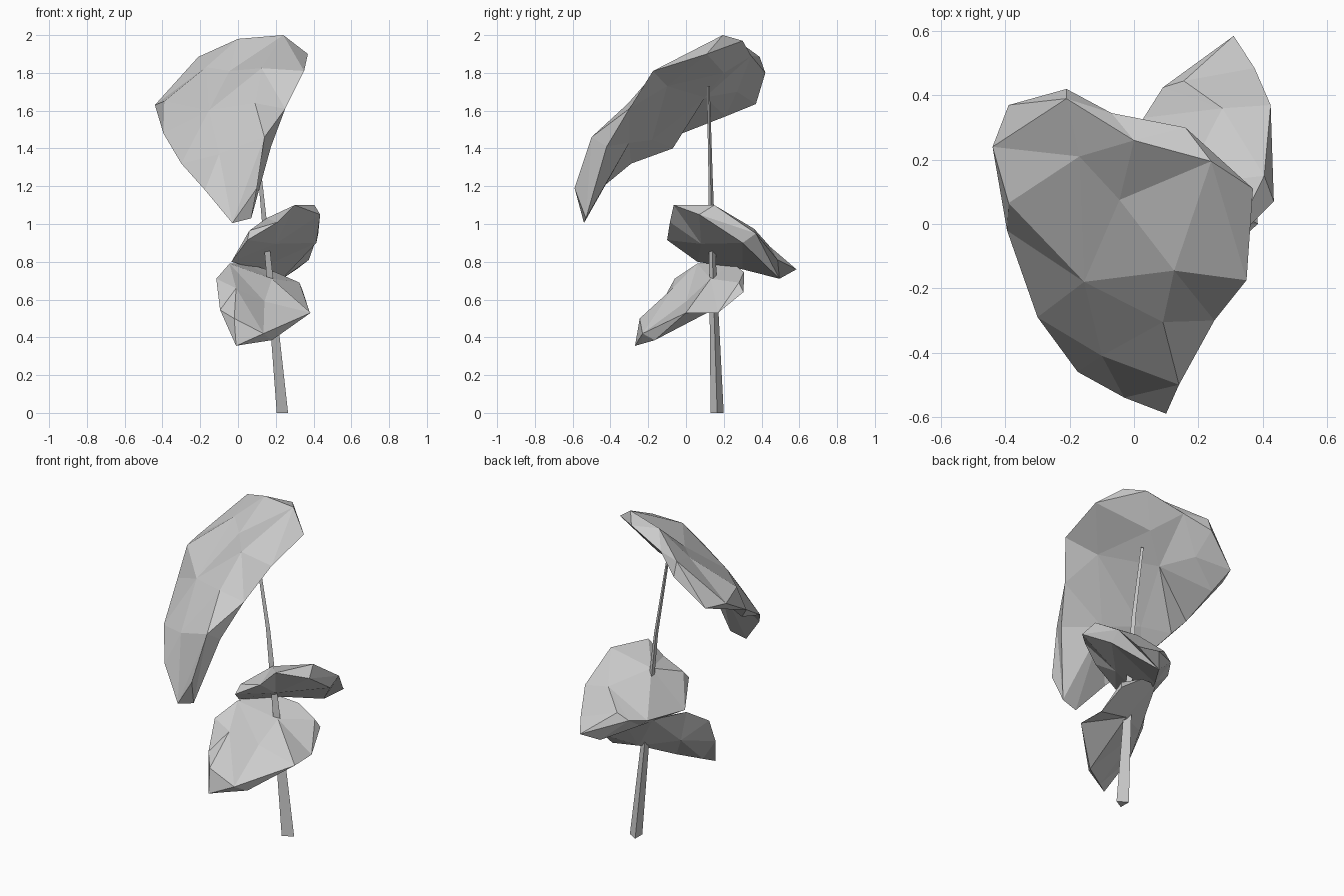
import bpy
import bmesh
import math
from mathutils import Vector
from mathutils.geometry import delaunay_2d_cdt

default_cube = bpy.data.objects.get("Cube")
if default_cube:
    bpy.data.objects.remove(default_cube, do_unlink=True)

# One plain grey for the whole plant
grey = bpy.data.materials.new("plain_grey")
grey.use_nodes = True
colour = (.6, .6, .6, 1)
grey.diffuse_color = colour
grey.node_tree.nodes["Principled BSDF"].inputs["Base Color"].default_value = colour


def add_object(name, bm):
    bmesh.ops.recalc_face_normals(bm, faces=bm.faces[:])
    mesh = bpy.data.meshes.new(name)
    bm.to_mesh(mesh)
    bm.free()
    mesh.materials.append(grey)
    obj = bpy.data.objects.new(name, mesh)
    bpy.context.scene.collection.objects.link(obj)
    return obj


def add_skin(bm, rim_verts, bumps, ridges=()):
    """Triangulate the rim's inside through inner points, keeping the ridges."""
    verts = rim_verts + [bm.verts.new(p) for p in bumps]
    count = len(rim_verts)
    border = [(i, (i + 1) % count) for i in range(count)]
    flat = [v.co.to_2d() for v in verts]
    result = delaunay_2d_cdt(flat, border + list(ridges), [], 1, 1e-5)
    faces, origins = result[2], result[3]
    for face in faces:
        corners = [verts[origins[i][0]] for i in face if origins[i]]
        if len(set(corners)) > 2 and not bm.faces.get(corners):
            bm.faces.new(corners)


def add_leaf(name, rim, top, under, ridges=()):
    """Closed faceted leaf: an upper and a lower skin sharing one rim."""
    bm = bmesh.new()
    rim_verts = [bm.verts.new(p) for p in rim]
    add_skin(bm, rim_verts, top, ridges)
    add_skin(bm, rim_verts, under)
    return add_object(name, bm)


def add_stem(name, path, sides):
    """Tapered prism through (centre, radius) stations."""
    bm = bmesh.new()
    rings = []
    for centre, radius in path:
        ring = []
        for i in range(sides):
            angle = math.tau * i / sides
            offset = Vector((math.cos(angle), math.sin(angle), 0)) * radius
            ring.append(bm.verts.new(Vector(centre) + offset))
        rings.append(ring)
    for low, high in zip(rings, rings[1:]):
        for i in range(sides):
            j = (i + 1) % sides
            bm.faces.new((low[i], low[j], high[j], high[i]))
    bm.faces.new(rings[0])
    bm.faces.new(rings[-1])
    return add_object(name, bm)


# Three-sided stem, leaning and thinning upward
add_stem("stem", [
    ((.225, .165, 0), .04),
    ((.16, .142, .75), .022),
    ((.113, .13, 1.25), .013),
    ((.04, .118, 1.73), .009),
], sides=3)

# Large drooping leaf at the top
add_leaf(
    "top_leaf",
    rim=[
        (-.44, .24, 1.63), (-.395, -.02, 1.48), (-.3, -.29, 1.32),
        (-.175, -.46, 1.18), (-.03, -.54, 1.005), (.1, -.59, 1.19),
        (.14, -.5, 1.46), (.25, -.3, 1.61), (.35, -.175, 1.81),
        (.37, .11, 1.9), (.16, .3, 1.97), (-.07, .345, 1.89),
        (-.21, .42, 1.8), (-.39, .37, 1.635),
    ],
    top=[
        (-.21, .39, 1.885), (-.17, .21, 1.83), (0, .26, 1.98),
        (.24, .195, 2), (-.045, .075, 1.81), (-.39, .065, 1.65),
        (-.155, -.18, 1.6), (.125, -.145, 1.825), (.09, -.305, 1.64),
        (-.1, -.41, 1.37),
    ],
    under=[
        (.07, -.53, 1.03), (.175, -.42, 1.41), (-.33, -.07, 1.4),
        (-.2, -.18, 1.445), (-.02, -.3, 1.43), (-.1, .1, 1.67),
        (.18, -.1, 1.73), (.05, .2, 1.8), (-.22, .27, 1.7),
        (-.39, .21, 1.57),
    ],
    ridges=[
        (0, 14), (14, 16), (19, 20), (15, 20), (6, 23), (17, 18), (8, 17),
    ],
)

# Middle leaf, sloping down to the back
add_leaf(
    "middle_leaf",
    rim=[
        (-.035, .06, .8), (.05, -.1, .915), (.21, -.085, 1.01),
        (.3, -.065, 1.1), (.435, .07, 1.05), (.425, .37, .95),
        (.375, .485, .81), (.31, .585, .76), (.09, .425, .84),
        (.03, .33, .82),
    ],
    top=[
        (.06, -.06, .965), (.405, .15, 1.1), (.275, .36, .975),
        (.155, .445, .88), (.15, .12, 1.03),
    ],
    under=[
        (.2, .08, .895), (.235, .495, .71), (.415, .3, .9),
        (.1, .3, .76),
    ],
)

# Lower leaf, sloping down to the front
add_leaf(
    "lower_leaf",
    rim=[
        (-.01, -.27, .355), (.135, -.23, .42), (.385, 0, .53),
        (.38, .17, .53), (.345, .305, .64), (.2, .307, .745),
        (.05, .25, .79), (-.045, .06, .79), (-.115, -.06, .71),
        (-.095, -.15, .545),
    ],
    top=[
        (-.02, -.245, .5), (-.01, -.07, .66), (.18, .13, .71),
        (.14, 0, .59), (.325, .28, .69),
    ],
    under=[
        (.05, -.235, .365), (.18, -.165, .385), (.2, .17, .56),
        (0, .05, .6),
    ],
)
